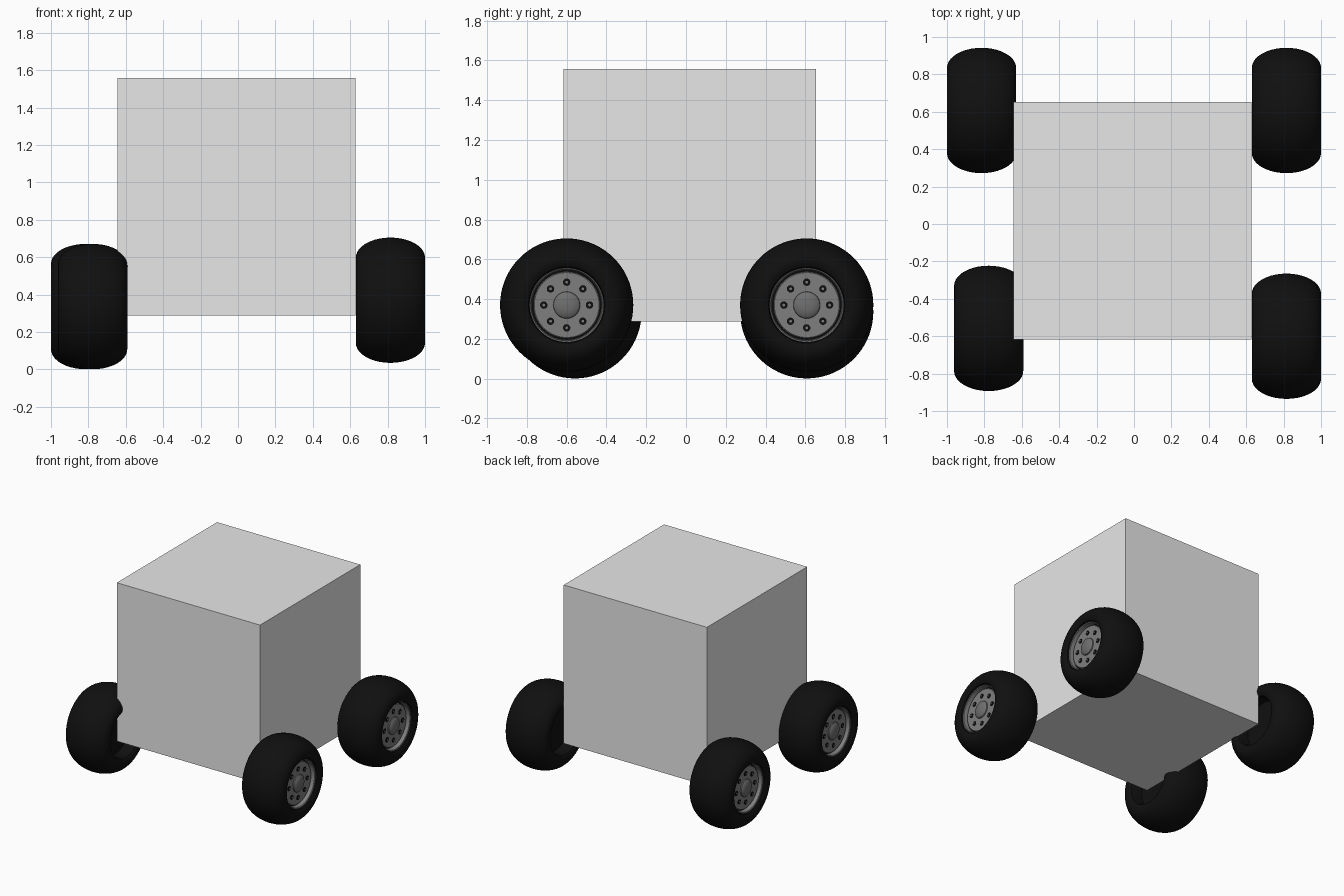
import bpy
import bmesh
from math import cos, sin, pi
from mathutils import Matrix, Vector

cube = bpy.data.objects.get("Cube")
if cube:
    bpy.data.objects.remove(cube, do_unlink=True)


def material(name, value):
    mat = bpy.data.materials.new(name)
    mat.use_nodes = True
    colour = (value, value, value, 1)
    mat.diffuse_color = colour
    mat.node_tree.nodes["Principled BSDF"].inputs["Base Color"].default_value = colour
    return mat


body_grey = material("light_grey", 0.8)
rubber = material("black_rubber", 0.005)
metal = material("rim_grey", 0.21)
cap_grey = material("cap_grey", 0.16)


def finish(bm, name, mat):
    bmesh.ops.remove_doubles(bm, verts=bm.verts, dist=0.0001)
    bmesh.ops.recalc_face_normals(bm, faces=bm.faces)
    mesh = bpy.data.meshes.new(name)
    bm.to_mesh(mesh)
    bm.free()
    mesh.materials.append(mat)
    return mesh


def place(mesh, name, location, turn=0.0, smooth=True):
    obj = bpy.data.objects.new(name, mesh)
    bpy.context.collection.objects.link(obj)
    obj.location = location
    obj.rotation_euler.z = turn
    if smooth:
        bpy.ops.object.select_all(action="DESELECT")
        obj.select_set(True)
        bpy.context.view_layer.objects.active = obj
        bpy.ops.object.shade_smooth_by_angle(angle=pi / 5)
    return obj


def lathe(name, profile, mat, steps=64):
    """Spin (x, radius) points around the x axle."""
    bm = bmesh.new()
    verts = [bm.verts.new((x, 0, r)) for x, r in profile]
    edges = [bm.edges.new(pair) for pair in zip(verts, verts[1:])]
    bmesh.ops.spin(bm, geom=verts + edges, cent=(0, 0, 0), axis=(1, 0, 0),
                   angle=2 * pi, steps=steps)
    return finish(bm, name, mat)


def studs(name, radius, x, depth, mat, ring=0.115, count=8):
    """Ring of small discs on the wheel face."""
    bm = bmesh.new()
    for i in range(count):
        a = 2 * pi * i / count
        spot = Matrix.Translation(Vector((x, ring * cos(a), ring * sin(a))))
        bmesh.ops.create_cone(bm, cap_ends=True, segments=12, radius1=radius,
                              radius2=radius, depth=depth,
                              matrix=spot @ Matrix.Rotation(pi / 2, 4, "Y"))
    return finish(bm, name, mat)


# Body box
bm = bmesh.new()
bmesh.ops.create_cube(bm, size=1.27)
place(finish(bm, "body_box", body_grey), "body_box", (-0.008, 0.018, 0.922), smooth=False)

# Tyre: barrel tread with rounded shoulders and an open middle
half = [(0.185 * sin(a), 0.228 + 0.107 * cos(a)) for a in (i * pi / 20 for i in range(11))]
half += [(0.182, 0.207), (0.172, 0.192), (0.155, 0.186)]
tyre_profile = [(-x, r) for x, r in reversed(half[1:])] + half
tyre_profile.append(tyre_profile[0])

# Rim parts, outer face towards +x
parts = {
    "tyre": lathe("tyre", tyre_profile, rubber, 72),
    "rim_lip": lathe("rim_lip", [(0.155, 0.187), (0.162, 0.186), (0.158, 0.18),
                                 (0.125, 0.175)], metal),
    "wheel_back": lathe("wheel_back", [(0.125, 0.178), (0.122, 0), (-0.08, 0),
                                       (-0.08, 0.187), (0.125, 0.187)], rubber),
    "wheel_disc": lathe("wheel_disc", [(0.123, 0.168), (0.134, 0.168), (0.138, 0.163),
                                       (0.138, 0)], metal),
    "hub_cap": lathe("hub_cap", [(0.137, 0.068), (0.146, 0.066), (0.155, 0.055),
                                 (0.161, 0.03), (0.163, 0)], cap_grey, 32),
    "bolt_holes": studs("bolt_holes", 0.019, 0.139, 0.004, rubber),
    "bolts": studs("bolts", 0.007, 0.142, 0.006, metal),
}

# Four wheels, with the right front one set slightly inwards
wheels = {
    "front_left": (0.815, -0.6, 0.37),
    "back_left": (0.815, 0.607, 0.37),
    "front_right": (-0.777, -0.558, 0.336),
    "back_right": (-0.815, 0.607, 0.336),
}
for corner, spot in wheels.items():
    for part, mesh in parts.items():
        place(mesh, f"{corner}_{part}", spot, 0 if spot[0] > 0 else pi)
